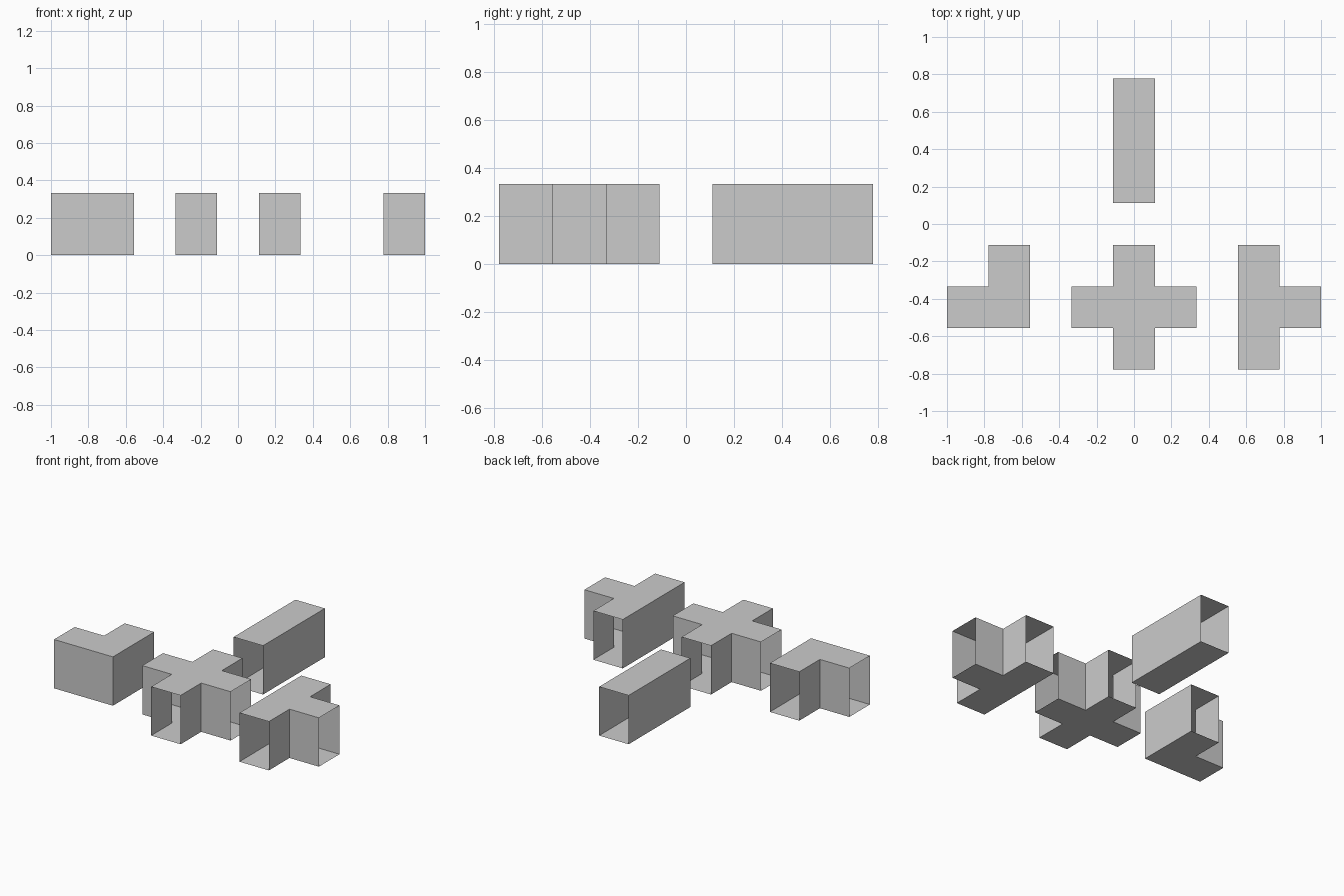
import bpy, bmesh

if "Cube" in bpy.data.objects:
    bpy.data.objects.remove(bpy.data.objects["Cube"])

C = 2 / 9      # width of one corridor cell
H = 1 / 3      # corridor height


def corridor(name, centre, cells, open_ends):
    """Thin-walled corridor: floor and roof per cell, walls on the outline,
    no wall where (cell, direction) is listed as an open end."""
    bm = bmesh.new()
    for cx, cy in cells:
        x, y = cx * C, cy * C
        h = C / 2
        ring = [(x - h, y - h), (x + h, y - h), (x + h, y + h), (x - h, y + h)]
        bm.faces.new([bm.verts.new((*p, 0)) for p in reversed(ring)])
        bm.faces.new([bm.verts.new((*p, H)) for p in ring])
        for i, d in enumerate([(0, -1), (1, 0), (0, 1), (-1, 0)]):
            if (cx + d[0], cy + d[1]) in cells or ((cx, cy), d) in open_ends:
                continue
            a, b = ring[i], ring[(i + 1) % 4]
            bm.faces.new([bm.verts.new(p) for p in
                          ((*a, 0), (*b, 0), (*b, H), (*a, H))])
    bmesh.ops.remove_doubles(bm, verts=bm.verts, dist=1e-4)
    # merge coplanar cells into clean flat panels
    bmesh.ops.dissolve_limit(bm, angle_limit=0.01,
                             verts=bm.verts, edges=bm.edges)
    mesh = bpy.data.meshes.new(name)
    bm.to_mesh(mesh)
    bm.free()
    ob = bpy.data.objects.new(name, mesh)
    ob.location = (*centre, 0)
    bpy.context.collection.objects.link(ob)


def junction(name, centre, arms):
    """Centre cell plus one open-ended arm per direction."""
    corridor(name, centre, [(0, 0)] + arms, [(a, a) for a in arms])


E, W, N, S = (1, 0), (-1, 0), (0, 1), (0, -1)

# four modular corridor pieces
junction("straight_corridor", (0, 2 * C), [N, S])
junction("corner_corridor", (-3 * C, -2 * C), [W, N])
junction("cross_corridor", (0, -2 * C), [E, W, N, S])
junction("tee_corridor", (3 * C, -2 * C), [E, N, S])
